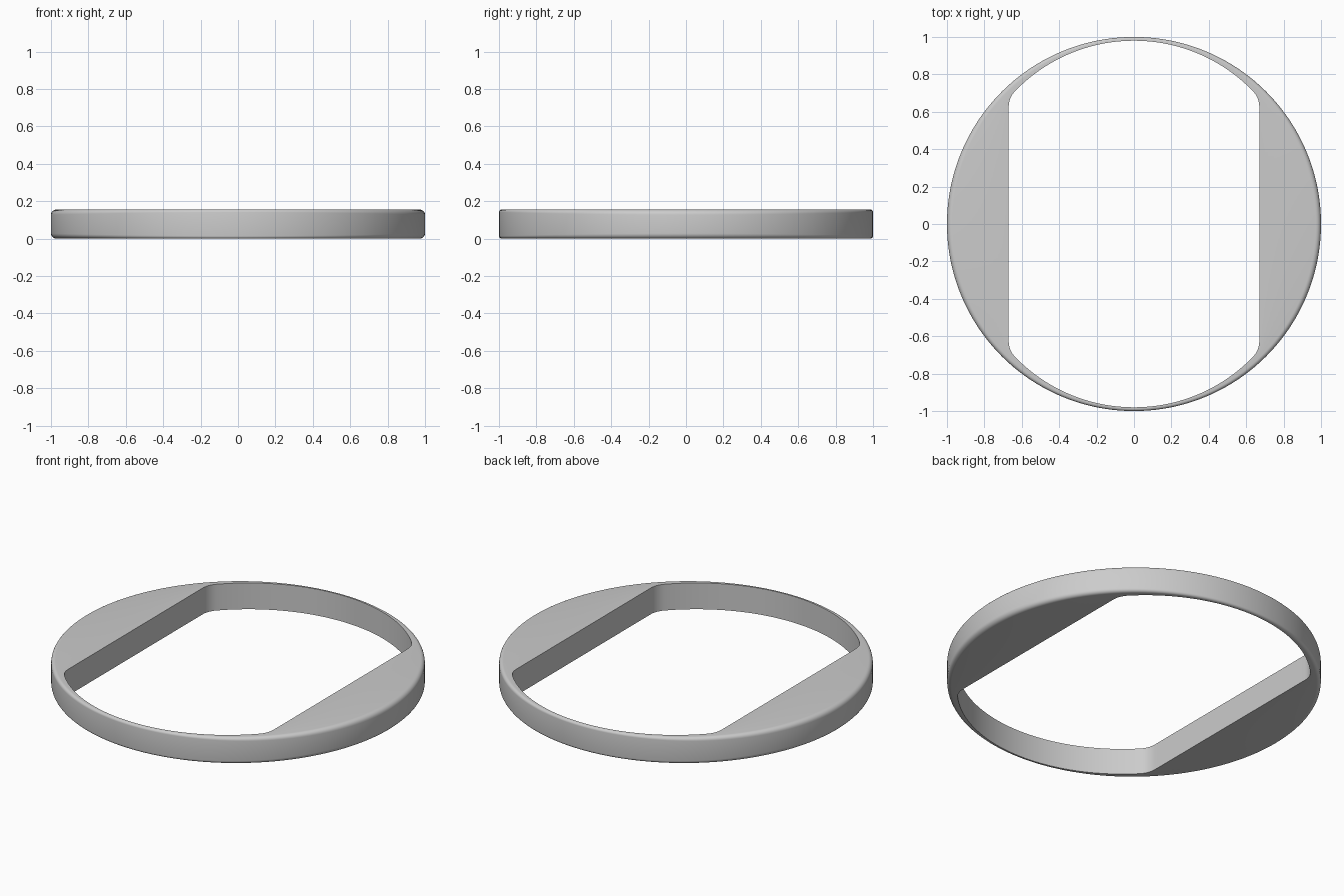
import bpy, bmesh
from math import sin, cos, pi, hypot, atan2, radians

if "Cube" in bpy.data.objects:
    bpy.data.objects.remove(bpy.data.objects["Cube"])

HEIGHT = 0.155
FLAT_X = 0.67            # straight sides of the opening
ARC_R, ARC_Y = 0.884, 0.096   # end arc of the opening
FILLET = 0.12            # corner radius of the opening

# Quarter outline of the opening: straight side, corner fillet, end arc
fx = FLAT_X - FILLET
fy = ARC_Y + ((ARC_R - FILLET) ** 2 - fx ** 2) ** 0.5
a0 = atan2(fy - ARC_Y, fx)
quarter = []
for i in range(24):
    t = atan2(fy, FLAT_X) * i / 24
    quarter.append((FLAT_X, FLAT_X * sin(t) / cos(t)))
for i in range(8):
    a = a0 * i / 8
    quarter.append((fx + FILLET * cos(a), fy + FILLET * sin(a)))
for i in range(25):
    a = a0 + (pi / 2 - a0) * i / 24
    quarter.append((ARC_R * cos(a), ARC_Y + ARC_R * sin(a)))

# Mirror into a closed loop
half = quarter + [(-x, y) for x, y in quarter[-2::-1]]
opening = half + [(-x, -y) for x, y in half[1:-1]]


def section(x, y):
    """Cross-section: sharp inner edge, rounded outer rim."""
    r, a = hypot(x, y), atan2(y, x)
    b = 0.014 + 0.014 * cos(a) ** 2
    pts = [(r, 0.0)]
    for i in range(6):
        t = pi / 2 * i / 5
        pts.append((1 - b + b * sin(t), b - b * cos(t)))
    pts += [(q, HEIGHT - z) for q, z in reversed(pts)]
    return [(q * cos(a), q * sin(a), z) for q, z in pts]


# Loft the sections around the ring
bm = bmesh.new()
rings = [[bm.verts.new(p) for p in section(x, y)] for x, y in opening]
n, m = len(rings), len(rings[0])
for i in range(n):
    for j in range(m):
        k, l = (i + 1) % n, (j + 1) % m
        bm.faces.new((rings[i][j], rings[k][j], rings[k][l], rings[i][l]))
bmesh.ops.recalc_face_normals(bm, faces=bm.faces)
mesh = bpy.data.meshes.new("flat_sided_ring")
bm.to_mesh(mesh)
bm.free()
ring = bpy.data.objects.new("flat_sided_ring", mesh)
bpy.context.collection.objects.link(ring)
bpy.context.view_layer.objects.active = ring
ring.select_set(True)
bpy.ops.object.shade_smooth_by_angle(angle=radians(35))
